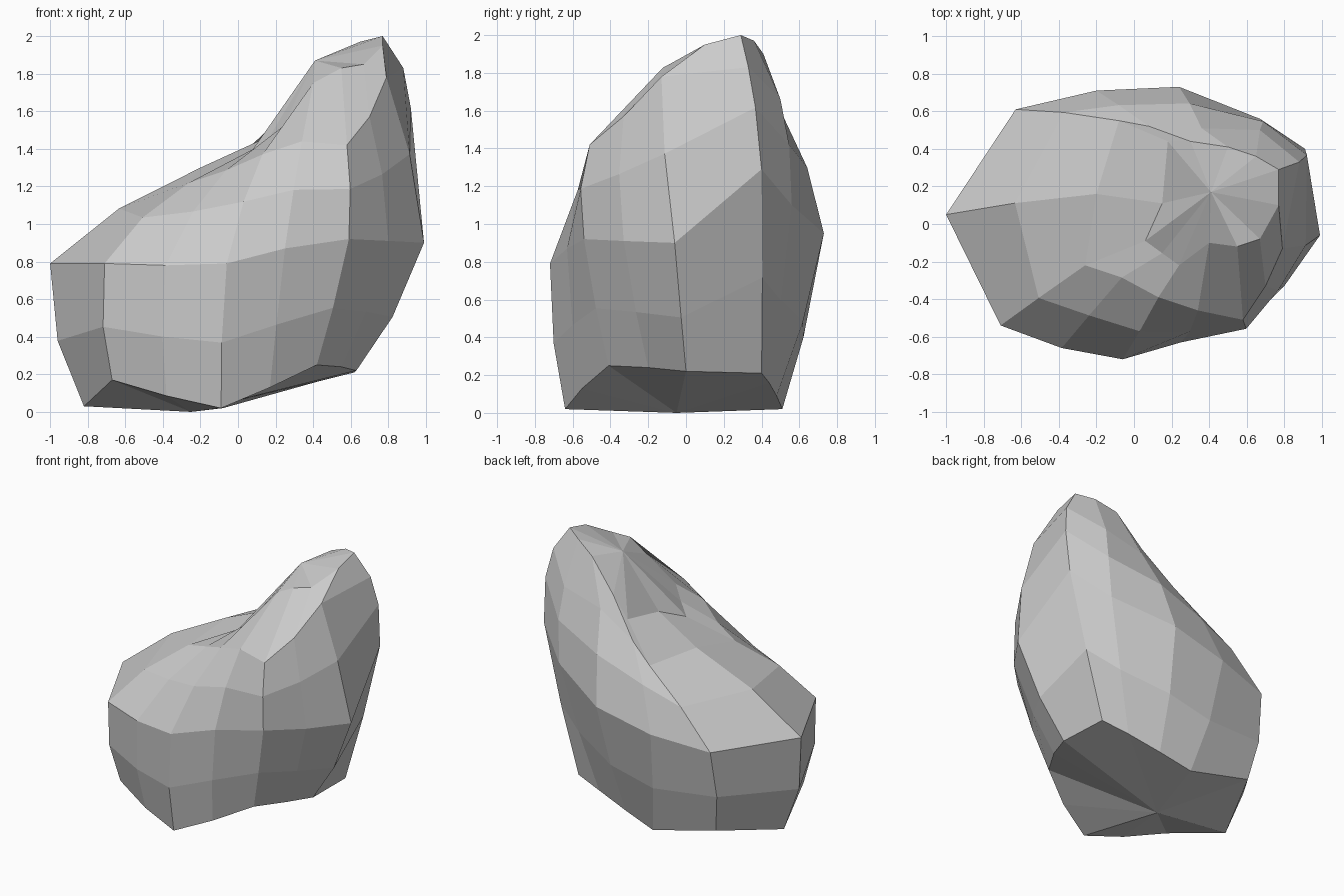
import bpy, bmesh
from mathutils import Vector

if "Cube" in bpy.data.objects:
    bpy.data.objects.remove(bpy.data.objects["Cube"])

# Key cross-sections, counter-clockwise from the left corner (x, y, z)
base = [(-.82, 0, .03), (-.67, -.45, .17), (-.09, -.64, .02), (.17, -.55, .13),
        (.42, -.41, .25), (.55, -.2, .24), (.63, 0, .22), (.62, .4, .21),
        (.42, .44, .16), (.17, .48, .09), (-.08, .51, .02), (-.6, .5, .15)]
belly = [(-1, .05, .79), (-.71, -.54, .79), (-.06, -.72, .79), (.25, -.63, .87),
         (.59, -.54, .92), (.8, -.33, .91), (.99, -.06, .9), (.91, .4, 1.29),
         (.67, .56, 1.1), (.24, .73, .95), (-.2, .71, .85), (-.63, .61, .79)]
shoulder = [(-.2, .16, 1.3), (-.26, -.22, 1.22), (.13, -.39, 1.37), (.34, -.46, 1.44),
            (.58, -.51, 1.42), (.7, -.33, 1.57), (.79, -.13, 1.78), (.88, .33, 1.83),
            (.67, .5, 1.66), (.36, .51, 1.58), (.08, .52, 1.41), (-.08, .55, 1.28)]
crest = [(.15, .11, 1.46), (.06, -.09, 1.37), (.24, -.22, 1.52), (.4, -.1, 1.75),
         (.55, -.12, 1.83), (.67, -.08, 1.85), (.77, .1, 1.95), (.77, .29, 2.0),
         (.65, .36, 1.97), (.5, .41, 1.9), (.3, .44, 1.67), (.18, .44, 1.52)]
keys = [[Vector(p) for p in r] for r in (base, belly, shoulder, crest)]

# Extra column that rounds the wide front-left face
for k, dy in zip(keys, (-.02, -.03, .02, 0)):
    k.insert(2, (k[1] + k[2]) / 2 + Vector((0, dy, -.01)))


def between(i):
    """Rounded in-between section halfway from key i to key i + 1."""
    a, d = keys[max(i - 1, 0)], keys[min(i + 2, len(keys) - 1)]
    return [(q + r) * .5625 - (p + s) * .0625
            for p, q, r, s in zip(a, keys[i], keys[i + 1], d)]


rings = []
for i, k in enumerate(keys):
    rings.append(k)
    if i < 2:
        rings.append(between(i))

# Loft the sections into a faceted boulder
bm = bmesh.new()
loops = [[bm.verts.new(p) for p in r] for r in rings]
n = len(keys[0])
for lo, hi in zip(loops, loops[1:]):
    for j in range(n):
        k = (j + 1) % n
        bm.faces.new((lo[j], lo[k], hi[k], hi[j]))

# Close underside and top with fans
bottom = bm.verts.new((-.25, -.05, 0))
peak = bm.verts.new((.41, .17, 1.87))
for j in range(n):
    k = (j + 1) % n
    bm.faces.new((loops[0][k], loops[0][j], bottom))
    bm.faces.new((loops[-1][j], loops[-1][k], peak))
bmesh.ops.recalc_face_normals(bm, faces=bm.faces)

mesh = bpy.data.meshes.new("boulder")
bm.to_mesh(mesh)
bm.free()
bpy.context.collection.objects.link(bpy.data.objects.new("boulder", mesh))
